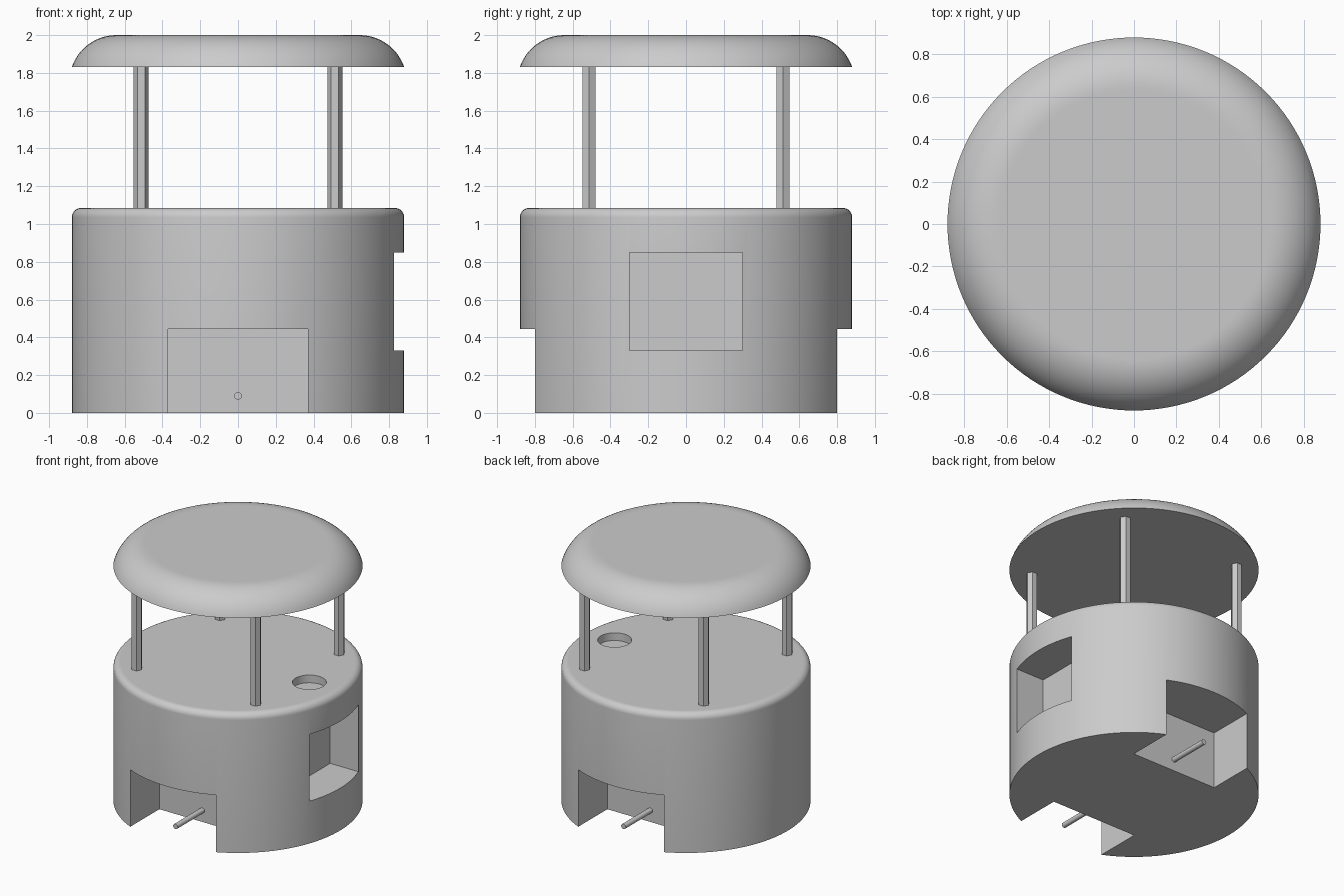
import bpy, bmesh, math
from mathutils import Matrix

cube = bpy.data.objects.get("Cube")
if cube:
    bpy.data.objects.remove(cube, do_unlink=True)

RADIUS = 0.88
BODY_TOP = 1.085
ROOF_BASE = 1.83

grey = bpy.data.materials.new("plain grey")
grey.use_nodes = True
grey.diffuse_color = (0.6, 0.6, 0.6, 1)
grey.node_tree.nodes["Principled BSDF"].inputs["Base Color"].default_value = (0.6, 0.6, 0.6, 1)


def finish(name, bm):
    """Turn a bmesh into a named grey object."""
    bmesh.ops.recalc_face_normals(bm, faces=bm.faces)
    mesh = bpy.data.meshes.new(name)
    bm.to_mesh(mesh)
    bm.free()
    mesh.materials.append(grey)
    obj = bpy.data.objects.new(name, mesh)
    bpy.context.collection.objects.link(obj)
    return obj


def lathe(name, profile, steps=128):
    """Spin an (r, z) profile around the z axis."""
    bm = bmesh.new()
    verts = [bm.verts.new((r, 0, z)) for r, z in profile]
    edges = [bm.edges.new(pair) for pair in zip(verts, verts[1:])]
    bmesh.ops.spin(bm, geom=verts + edges, cent=(0, 0, 0), axis=(0, 0, 1),
                   angle=math.tau, steps=steps, use_duplicate=False)
    bmesh.ops.remove_doubles(bm, verts=bm.verts, dist=1e-5)
    return finish(name, bm)


def box(name, low, high):
    bm = bmesh.new()
    bmesh.ops.create_cube(bm, size=1)
    for v in bm.verts:
        v.co = [l + (h - l) * (c + 0.5) for l, h, c in zip(low, high, v.co)]
    return finish(name, bm)


def rod(name, centre, radius, length, sides, along_y=False):
    bm = bmesh.new()
    turn = Matrix.Rotation(math.pi / 2, 4, 'X') if along_y else Matrix.Identity(4)
    bmesh.ops.create_cone(bm, cap_ends=True, segments=sides, radius1=radius, radius2=radius,
                          depth=length, matrix=Matrix.Translation(centre) @ turn)
    return finish(name, bm)


def arc(cr, cz, r, start, steps=10):
    """Profile points of a rounded rim, from the start angle up to the top."""
    angles = [start + (math.pi / 2 - start) * i / steps for i in range(steps + 1)]
    return [(cr + r * math.cos(a), cz + r * math.sin(a)) for a in angles]


def cut(target, cutter):
    """Subtract the cutter for good and discard it."""
    mod = target.modifiers.new("cut", 'BOOLEAN')
    mod.operation = 'DIFFERENCE'
    mod.solver = 'EXACT'
    mod.object = cutter
    bpy.context.view_layer.objects.active = target
    bpy.ops.object.modifier_apply(modifier=mod.name)
    bpy.data.objects.remove(cutter, do_unlink=True)


# Round body with a softened top rim
FILLET = 0.05
rim = arc(RADIUS - FILLET, BODY_TOP - FILLET, FILLET, 0, 8)
body = lathe("body", [(0, 0), (RADIUS, 0)] + rim + [(RADIUS - 0.06, BODY_TOP), (0, BODY_TOP)])

# Front and back notches, side window and shallow round well in the top
cut(body, box("front_notch", (-0.37, -1.1, -0.2), (0.37, -0.44, 0.445)))
cut(body, box("back_notch", (-0.37, 0.44, -0.2), (0.37, 1.1, 0.445)))
cut(body, box("side_window", (0.585, -0.3, 0.33), (1.1, 0.3, 0.85)))
cut(body, rod("top_well", (0.615, 0, BODY_TOP + 0.04), 0.12, 0.20, 48))

# Domed roof: large rounded edge, flat top and flat underside
R = 0.25
start = math.asin((ROOF_BASE - (2 - R)) / R)
flat = RADIUS - R * math.cos(start)
roof = lathe("roof", [(0, ROOF_BASE)] + arc(flat, 2 - R, R, start, 14)
             + [(flat - 0.015, 2), (0, 2)])
parts = [body, roof]

# Pins in the notches
for side, label in ((-1, "front"), (1, "back")):
    parts.append(rod(label + "_pin", (0, side * 0.6, 0.09), 0.02, 0.34, 24, True))

# Four hexagonal posts, corners pointing along x
for sx, x_label in ((-1, "right"), (1, "left")):
    for sy, y_label in ((-1, "front"), (1, "back")):
        post = rod(f"{y_label}_{x_label}_post",
                   (sx * 0.513, sy * 0.513, (BODY_TOP + ROOF_BASE) / 2),
                   0.04, ROOF_BASE - BODY_TOP + 0.01, 6)
        # Turn the hexagon so that its corners lie on x
        post.data.transform(Matrix.Translation((sx * 0.513, sy * 0.513, 0))
                            @ Matrix.Rotation(math.pi / 2, 4, 'Z')
                            @ Matrix.Translation((-sx * 0.513, -sy * 0.513, 0)))
        parts.append(post)

# Smooth shading with crisp edges
bpy.ops.object.select_all(action='DESELECT')
for part in parts:
    part.select_set(True)
bpy.context.view_layer.objects.active = body
bpy.ops.object.shade_smooth_by_angle(angle=math.radians(30))
